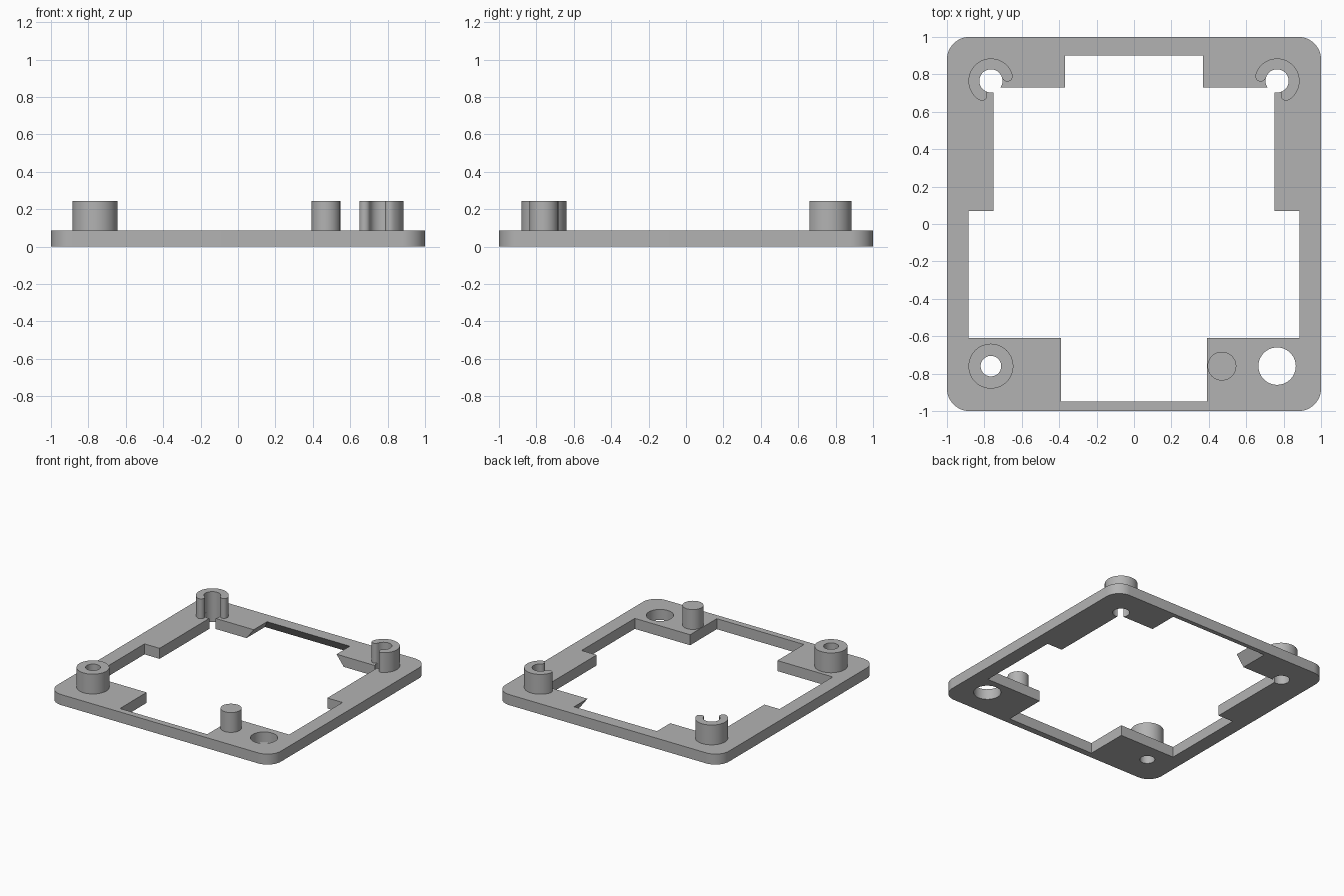
import bpy, bmesh
from math import cos, sin, pi, radians

cube = bpy.data.objects.get("Cube")
if cube:
    bpy.data.objects.remove(cube, do_unlink=True)

grey = bpy.data.materials.new("light_grey")
grey.use_nodes = True
grey.diffuse_color = (0.45, 0.45, 0.45, 1)
grey.node_tree.nodes["Principled BSDF"].inputs["Base Color"].default_value = (0.45, 0.45, 0.45, 1)

PLATE_TOP, POST_TOP = 0.085, 0.245
POST = 0.765        # offset of the corner fixings from the centre
CLIP_OUT, CLIP_IN = 0.12, 0.062


def arc(cx, cy, r, a0, a1, n):
    """Points on an arc, angles in degrees, both ends included."""
    return [(cx + r * cos(radians(a0 + (a1 - a0) * i / n)),
             cy + r * sin(radians(a0 + (a1 - a0) * i / n))) for i in range(n + 1)]


def circle(cx, cy, r, n=48):
    return arc(cx, cy, r, 0, 360, n)[:-1]


def loft(name, low, high, z0, z1):
    """Solid between two matching outlines."""
    bm = bmesh.new()
    a = [bm.verts.new((x, y, z0)) for x, y in low]
    b = [bm.verts.new((x, y, z1)) for x, y in high]
    bm.faces.new(a)
    bm.faces.new(b)
    for i in range(len(a)):
        j = (i + 1) % len(a)
        bm.faces.new((a[i], a[j], b[j], b[i]))
    bmesh.ops.recalc_face_normals(bm, faces=bm.faces)
    mesh = bpy.data.meshes.new(name)
    bm.to_mesh(mesh)
    bm.free()
    mesh.materials.append(grey)
    obj = bpy.data.objects.new(name, mesh)
    bpy.context.collection.objects.link(obj)
    return obj


def prism(name, outline, z0, z1):
    return loft(name, outline, outline, z0, z1)


def activate(obj):
    bpy.ops.object.select_all(action='DESELECT')
    obj.select_set(True)
    bpy.context.view_layer.objects.active = obj


def cut(obj, cutter):
    """Subtract the cutter and throw it away."""
    mod = obj.modifiers.new("cut", 'BOOLEAN')
    mod.operation, mod.solver, mod.object = 'DIFFERENCE', 'EXACT', cutter
    activate(obj)
    bpy.ops.object.modifier_apply(modifier=mod.name)
    bpy.data.objects.remove(cutter, do_unlink=True)


def drill(obj, x, y, r):
    cut(obj, prism("drill", circle(x, y, r), -0.1, 0.4))


# Base plate with rounded corners
R = 0.12
outline = []
for k, (sx, sy) in enumerate([(1, 1), (-1, 1), (-1, -1), (1, -1)]):
    outline += arc(sx * (1 - R), sy * (1 - R), R, 90 * k, 90 * k + 90, 12)
plate = prism("base_plate", outline, 0, PLATE_TOP)

# Stepped central opening
half = [(0.75, 0.73), (0.75, 0.07), (0.885, 0.07), (0.885, -0.61), (0.39, -0.61), (0.39, -0.95)]
opening = half + [(-x, y) for x, y in reversed(half)]
cut(plate, prism("opening", opening, -0.1, 0.2))


# Rear notch, flaring out towards the underside
def notch(z):
    flare = 0.065 * (1 - z / PLATE_TOP)
    w, back = 0.37 + flare, 0.9 + flare
    return [(-w, 0.5), (w, 0.5), (w, back), (-w, back)]


cut(plate, loft("notch", notch(-0.02), notch(0.105), -0.02, 0.105))

# Holes through the plate
for x, y, r in [(POST, -0.76, 0.1), (-POST, -0.76, 0.055),
                (POST, POST, CLIP_IN), (-POST, POST, CLIP_IN)]:
    drill(plate, x, y, r)

# Front posts: hollow boss and solid pin
boss = prism("screw_boss", circle(-POST, -0.76, 0.12), PLATE_TOP, POST_TOP)
drill(boss, -POST, -0.76, 0.055)
pin = prism("locating_pin", circle(0.47, -0.76, 0.077), PLATE_TOP, POST_TOP)

# Rear open clips with rounded tips
mid, cap = (CLIP_OUT + CLIP_IN) / 2, (CLIP_OUT - CLIP_IN) / 2
START, END = 16, 238


def tip(angle, a0, a1):
    return arc(mid * cos(radians(angle)), mid * sin(radians(angle)), cap, a0, a1, 8)[1:-1]


profile = (arc(0, 0, CLIP_OUT, START, END, 36) + tip(END, END, END + 180)
           + arc(0, 0, CLIP_IN, END, START, 36) + tip(START, START + 180, START + 360))
clips = [prism(name, [(s * (x - POST), y + POST) for x, y in profile], PLATE_TOP, POST_TOP)
         for name, s in (("right_clip", 1), ("left_clip", -1))]

# Smooth round walls, sharp edges elsewhere
for obj in [plate, boss, pin] + clips:
    activate(obj)
    bpy.ops.object.shade_smooth_by_angle(angle=radians(30))
